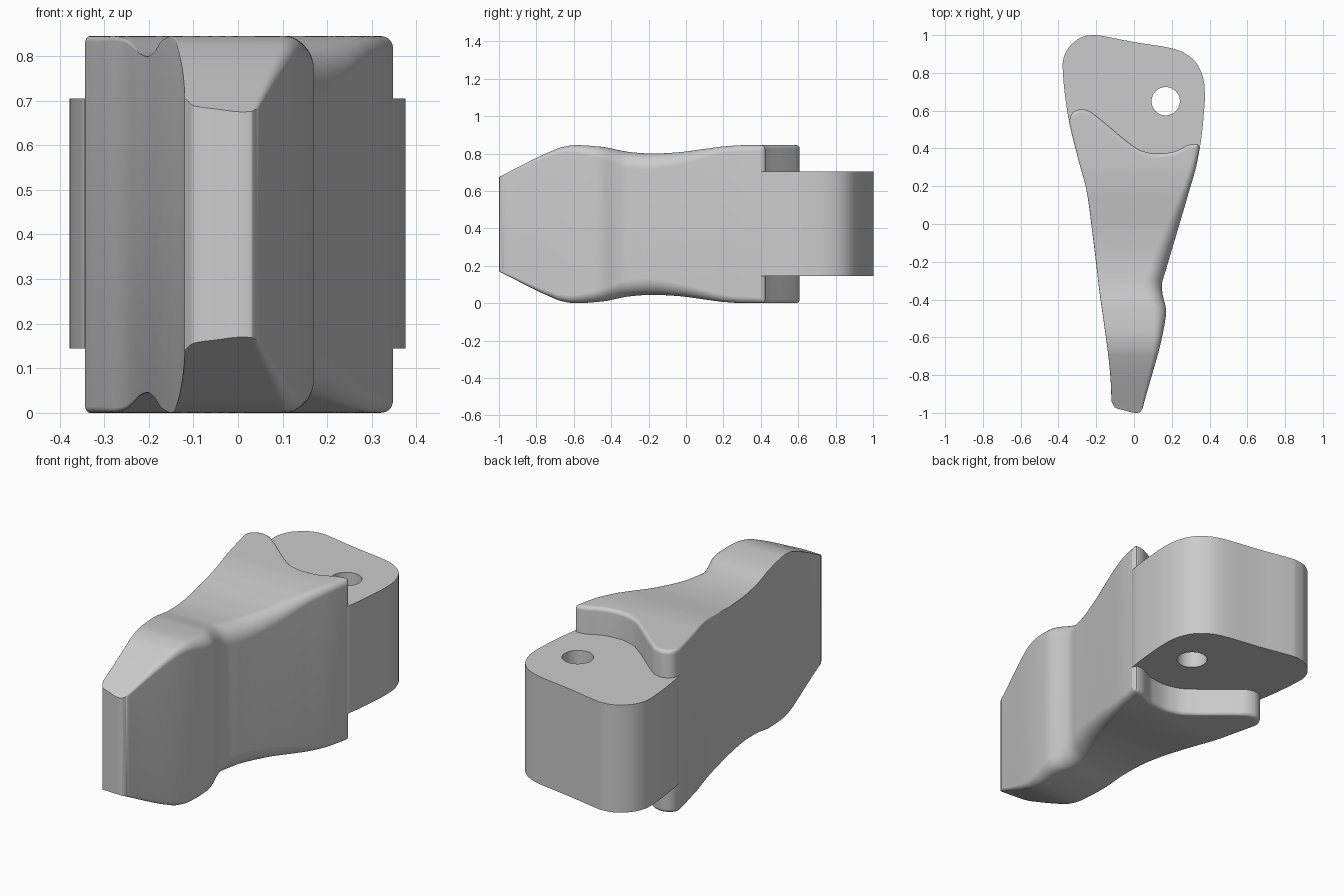
import bpy, bmesh, math

if "Cube" in bpy.data.objects:
    bpy.data.objects.remove(bpy.data.objects["Cube"])

MID = 0.4225  # height of the symmetry plane

grey = bpy.data.materials.new("plain grey")
grey.use_nodes = True
colour = (0.6, 0.6, 0.6, 1)
grey.diffuse_color = colour
grey.node_tree.nodes["Principled BSDF"].inputs["Base Color"].default_value = colour


def smooth_through(points):
    """Monotone cubic function through (position, value) pairs."""
    p = sorted(points)
    slope = [(b[1] - a[1]) / max(b[0] - a[0], 1e-6) for a, b in zip(p, p[1:])]
    tan = [slope[0]]
    for a, b in zip(slope, slope[1:]):
        tan.append(2 * a * b / (a + b) if a * b > 0 else 0)
    tan.append(slope[-1])

    def value(x):
        x = min(max(x, p[0][0]), p[-1][0])
        i = 0
        while i < len(p) - 2 and x > p[i + 1][0]:
            i += 1
        h = max(p[i + 1][0] - p[i][0], 1e-6)
        t = (x - p[i][0]) / h
        a, b = p[i][1], p[i + 1][1]
        s = t * t * (3 - 2 * t)
        return (a + (b - a) * s + h * t * (1 - t) ** 2 * tan[i]
                - h * t * t * (1 - t) * tan[i + 1])
    return value


# Plan outline sides, top height and edge rounding, all along y
left_x = smooth_through([(-1, -.125), (-.94, -.12), (-.3, -.19), (-.05, -.22),
                         (.17, -.25), (.36, -.3), (.55, -.345), (.72, -.37), (.85, -.38)])
right_x = smooth_through([(-1, .04), (-.96, .05), (-.54, .16), (-.46, .17), (-.38, .153),
                          (-.33, .147), (-.24, .17), (-.07, .22), (.15, .285),
                          (.33, .335), (.5, .362), (.65, .375)])
top_z = smooth_through([(-1, .675), (-.72, .813), (-.66, .835), (-.59, .845), (-.45, .836),
                        (-.3, .808), (-.18, .8), (-.05, .806), (.1, .825),
                        (.2, .838), (.32, .845), (.62, .845)])
right_round = smooth_through([(-1, .008), (-.7, .03), (-.5, .06), (-.28, .09),
                              (0, .065), (.2, .04), (.42, .03)])


def across(points):
    """Turn (x, y) edge points into y as a function of the share of the width."""
    out = []
    for x, y in points:
        lo, hi = left_x(y), right_x(y)
        out.append((min(max((x - lo) / (hi - lo), 0), 1), y))
    out[0], out[-1] = (0, out[0][1]), (1, out[-1][1])
    return smooth_through(out)


front_y = across([(-.12, -.94), (-.1, -.972), (-.05, -.987), (.01, -1),
                  (.03, -.998), (.05, -.975)])
rear_y = across([(-.345, .54), (-.335, .575), (-.315, .597), (-.28, .608), (-.24, .6),
                 (-.2, .572), (-.02, .425), (.04, .388), (.12, .372), (.2, .38),
                 (.31, .423), (.335, .424), (.35, .4)])


def drop(d, r):
    """How far a rounded edge falls at distance d from the wall."""
    return r - math.sqrt(max(r * r - (r - d) ** 2, 0)) if d < r else 0


def finish(ob):
    ob.data.materials.clear()
    ob.data.materials.append(grey)
    bpy.ops.object.select_all(action="DESELECT")
    ob.select_set(True)
    bpy.context.view_layer.objects.active = ob
    bpy.ops.object.shade_smooth_by_angle(angle=math.radians(32))


# Waisted body: a top sheet of lengthwise strands, mirrored below and walled
def make_body():
    bm = bmesh.new()
    cols, rows, arc, rr = 56, 80, 6, .02
    top, bottom = [], []
    for i in range(cols + 1):
        u = (1 - math.cos(math.pi * i / cols)) / 2
        y0, y1 = front_y(u), rear_y(u)
        ys = [y0 + (y1 - rr - y0) * k / rows for k in range(rows)]
        ys += [y1 - rr * (1 - math.sin(math.pi / 2 * k / arc)) for k in range(arc + 1)]
        strand_top, strand_bottom = [], []
        for y in ys:
            lo, hi = left_x(y), right_x(y)
            x = lo + (hi - lo) * u
            left_r = .002 + .012 * min(max(y / .4, 0), 1)
            z = top_z(y) - max(drop(hi - x, right_round(y)), drop(x - lo, left_r),
                               drop(y1 - y, rr))
            strand_top.append(bm.verts.new((x, y, z)))
            strand_bottom.append(bm.verts.new((x, y, 2 * MID - z)))
        top.append(strand_top)
        bottom.append(strand_bottom)
    n = len(top[0]) - 1
    for g in (top, bottom):
        for i in range(cols):
            for j in range(n):
                bm.faces.new((g[i][j], g[i + 1][j], g[i + 1][j + 1], g[i][j + 1]))
    rim = [(i, 0) for i in range(cols)] + [(cols, j) for j in range(n)]
    rim += [(i, n) for i in range(cols, 0, -1)] + [(0, j) for j in range(n, 0, -1)]
    for (a, b), (c, d) in zip(rim, rim[1:] + rim[:1]):
        bm.faces.new((top[a][b], bottom[a][b], bottom[c][d], top[c][d]))
    bmesh.ops.recalc_face_normals(bm, faces=bm.faces)
    mesh = bpy.data.meshes.new("waisted_body")
    bm.to_mesh(mesh)
    bm.free()
    ob = bpy.data.objects.new("waisted_body", mesh)
    bpy.context.collection.objects.link(ob)
    finish(ob)


def rounded(points, steps=8):
    """Smooth open path through plan points."""
    ext = [points[0]] + points + [points[-1]]
    path = []
    for a, b, c, d in zip(ext, ext[1:], ext[2:], ext[3:]):
        for k in range(steps):
            t = k / steps
            path.append([.5 * (2 * q + (r - p) * t + (2 * p - 5 * q + 4 * r - s) * t * t
                               + (3 * q - p - 3 * r + s) * t ** 3)
                         for p, q, r, s in zip(a, b, c, d)])
    return path + [points[-1]]


# Thinner rear block with a pin hole, extruded from a filled plan curve
def make_rear_block():
    right = [(right_x(y), y) for y in (.4, .44, .48, .52, .56, .6)]
    back = rounded([(right_x(.65), .65), (.37, .755), (.335, .845), (.27, .903), (.18, .934),
                    (0, .963), (-.17, .996), (-.225, 1), (-.285, .985), (-.345, .935),
                    (-.375, .87), (left_x(.8), .8)])
    left = [(left_x(y), y) for y in (.75, .7, .65, .6, .55)]
    outline = [(.28, .3)] + right + back + left + [(-.24, .4)]
    hole = [(.168 + .075 * math.cos(a), .65 + .075 * math.sin(a))
            for a in (math.tau * k / 40 for k in range(40))]
    curve = bpy.data.curves.new("rear_block", "CURVE")
    curve.dimensions = "2D"
    curve.fill_mode = "BOTH"
    curve.extrude = .28
    for loop in (outline, hole):
        spline = curve.splines.new("POLY")
        spline.points.add(len(loop) - 1)
        for pt, (x, y) in zip(spline.points, loop):
            pt.co = (x, y, 0, 1)
        spline.use_cyclic_u = True
    ob = bpy.data.objects.new("rear_block", curve)
    ob.location.z = MID + .002
    bpy.context.collection.objects.link(ob)
    bpy.ops.object.select_all(action="DESELECT")
    ob.select_set(True)
    bpy.context.view_layer.objects.active = ob
    bpy.ops.object.convert(target="MESH")
    ob = bpy.context.view_layer.objects.active
    bm = bmesh.new()
    bm.from_mesh(ob.data)
    bmesh.ops.remove_doubles(bm, verts=bm.verts, dist=1e-5)
    bmesh.ops.recalc_face_normals(bm, faces=bm.faces)
    bm.to_mesh(ob.data)
    bm.free()
    finish(ob)


make_body()
make_rear_block()
